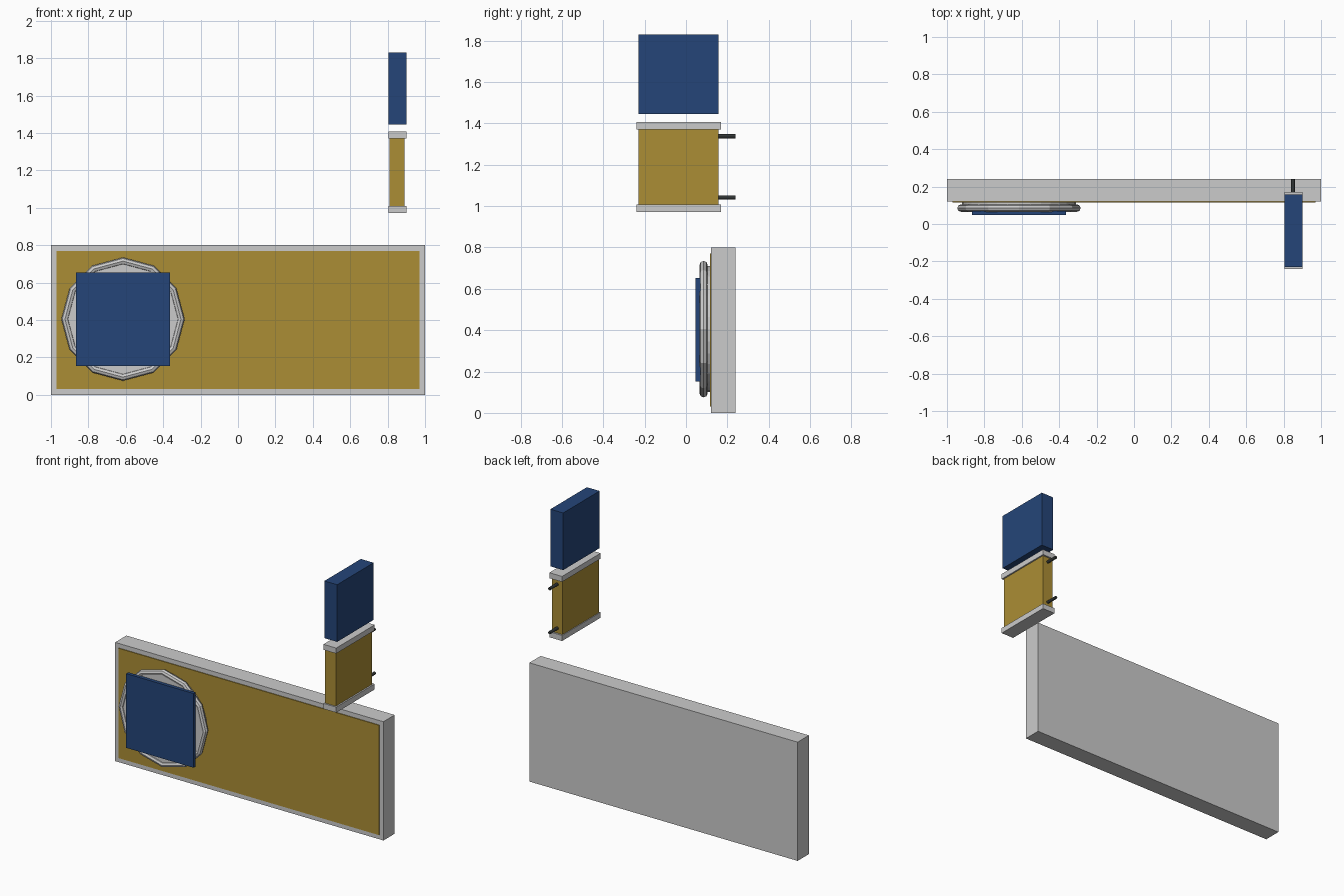
import bpy
import bmesh
import math
from mathutils import Matrix

if "Cube" in bpy.data.objects:
    bpy.data.objects.remove(bpy.data.objects["Cube"])


def material(name, color):
    m = bpy.data.materials.new(name)
    m.diffuse_color = (*color, 1)
    m.use_nodes = True
    m.node_tree.nodes["Principled BSDF"].inputs["Base Color"].default_value = m.diffuse_color
    return m


gold = material("gold", (0.41, 0.27, 0.035))
blue = material("blue", (0.018, 0.06, 0.19))
dark = material("dark_metal", (0.03, 0.035, 0.035))
pale = material("pale_grey", (0.55, 0.55, 0.55))


def finish(bm, name, mat):
    bmesh.ops.recalc_face_normals(bm, faces=bm.faces)
    me = bpy.data.meshes.new(name)
    bm.to_mesh(me)
    bm.free()
    ob = bpy.data.objects.new(name, me)
    bpy.context.collection.objects.link(ob)
    if mat:
        me.materials.append(mat)
    return ob


def box(name, x, y, z, mat=None):
    """Box from (min, max) pairs."""
    bm = bmesh.new()
    spans = (x, y, z)
    bmesh.ops.create_cube(bm, size=1, matrix=Matrix.LocRotScale(
        [sum(s) / 2 for s in spans], None, [s[1] - s[0] for s in spans]))
    return finish(bm, name, mat)


def lathe(name, center, profile, sides, mat=None, closed=False):
    """Spin (radius, y) points about a y axis through center (x, z)."""
    bm = bmesh.new()
    rings = []
    for r, y in profile:
        rings.append([bm.verts.new((center[0] + r * math.sin(2 * math.pi * i / sides), y,
                                    center[1] + r * math.cos(2 * math.pi * i / sides)))
                      for i in range(sides)])
    pairs = list(zip(rings, rings[1:]))
    if closed:
        pairs.append((rings[-1], rings[0]))
    else:
        bm.faces.new(rings[0])
        bm.faces.new(rings[-1])
    for a, b in pairs:
        for i in range(sides):
            j = (i + 1) % sides
            bm.faces.new((a[i], a[j], b[j], b[i]))
    return finish(bm, name, mat)


# Wall board with a raised front panel
box("board_frame", (-1, 1), (0.12, 0.24), (0, 0.8))
box("board_panel", (-0.97, 0.97), (0.115, 0.2398), (0.03, 0.77), gold)

# Round emblem: pale disc, low-poly rim and square plate
emblem = (-0.615, 0.405)
lathe("emblem_disc", emblem, [(0.305, 0.075), (0.305, 0.118)], 32, pale)
rim = [(0.31 + 0.02 * math.cos(k * math.pi / 4), 0.085 + 0.02 * math.sin(k * math.pi / 4))
       for k in range(8)]
lathe("emblem_rim", emblem, rim, 12, None, closed=True)
box("emblem_plate", (-0.866, -0.364), (0.047, 0.07), (0.153, 0.653), blue)

# Projecting side sign: body, end caps and mounting rods
box("side_sign_body", (0.81, 0.89), (-0.23, 0.158), (0.99, 1.39), gold)
for part, z in (("lower", 0.972), ("upper", 1.37)):
    box(part + "_cap", (0.805, 0.9), (-0.24, 0.17), (z, z + 0.037))
for part, z in (("lower", 1.042), ("upper", 1.338)):
    lathe(part + "_rod", (0.85, z), [(0.01, 0.14), (0.01, 0.24)], 12, dark)

# Blue block floating above the side sign
box("top_block", (0.805, 0.9), (-0.23, 0.158), (1.445, 1.83), blue)
